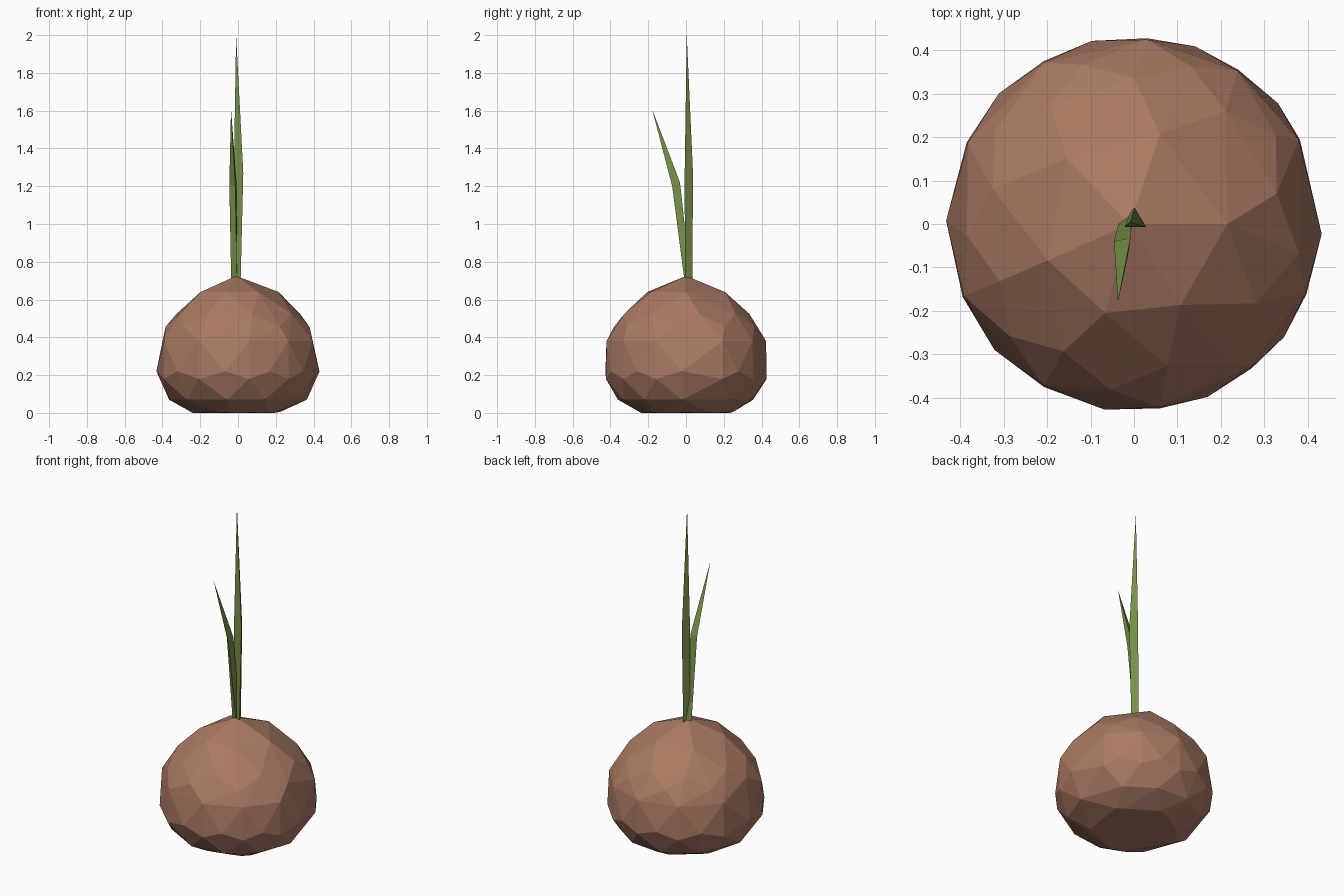
import bpy, bmesh, math

if "Cube" in bpy.data.objects:
    bpy.data.objects.remove(bpy.data.objects["Cube"])


def material(name, rgb):
    m = bpy.data.materials.new(name)
    m.diffuse_color = (*rgb, 1)
    m.use_nodes = True
    m.node_tree.nodes["Principled BSDF"].inputs["Base Color"].default_value = m.diffuse_color
    return m


BROWN = material("bulb brown", (0.40, 0.195, 0.125))
GREEN = material("leaf green", (0.18, 0.28, 0.065))


def finish(name, bm, mat):
    bmesh.ops.recalc_face_normals(bm, faces=bm.faces)
    mesh = bpy.data.meshes.new(name)
    bm.to_mesh(mesh)
    bm.free()
    mesh.materials.append(mat)
    obj = bpy.data.objects.new(name, mesh)
    bpy.context.collection.objects.link(obj)
    return obj


# Bulb: faceted hull stretched over uneven rings (radius, height, angles)
CORNERS = [27, 56, 86, 119, 154, 203, 241, 278, 309, 338]
BETWEEN = [40, 71, 103, 136, 179, 222, 261, 293, 323, 357]
RINGS = [
    (0.215, 0.64, [0, 74, 136, 203, 252, 300]),
    (0.335, 0.525, [12, 51, 90, 125, 166, 203, 241, 283, 327]),
    (0.385, 0.455, [32, 70, 108, 146, 184, 222, 262, 305, 350]),
    (0.425, 0.38, CORNERS),
    (0.432, 0.22, BETWEEN),
    (0.428, 0.18, CORNERS),
    (0.365, 0.07, BETWEEN),
    (0.25, 0.005, CORNERS[::2]),
    (0.24, 0.0, BETWEEN[::2]),
]
bm = bmesh.new()
bm.verts.new((-0.01, 0, 0.725))
for radius, z, angles in RINGS:
    for a in map(math.radians, angles):
        bm.verts.new((radius * math.cos(a), radius * math.sin(a), z))
hull = bmesh.ops.convex_hull(bm, input=bm.verts[:])
bmesh.ops.delete(bm, geom=[v for v in bm.verts if not v.link_faces], context='VERTS')
finish("bulb", bm, BROWN)


# Leaves: three-sided blades through a base, a bend and a tip
def leaf(name, base, bend, tip):
    bm = bmesh.new()
    lo = [bm.verts.new(p) for p in base]
    mid = [bm.verts.new(p) for p in bend]
    top = bm.verts.new(tip)
    bm.faces.new(lo)
    for i in range(3):
        j = (i + 1) % 3
        bm.faces.new((lo[i], lo[j], mid[j], mid[i]))
        bm.faces.new((mid[i], mid[j], top))
    finish(name, bm, GREEN)


leaf("tall_leaf",
     [(-0.022, -0.006, 0.70), (0.014, -0.006, 0.70), (-0.005, 0.034, 0.70)],
     [(-0.022, -0.007, 1.27), (0.028, -0.007, 1.27), (0.002, 0.037, 1.27)],
     (-0.01, 0.004, 2.0))
leaf("bent_leaf",
     [(-0.036, 0.0, 0.70), (-0.004, 0.026, 0.70), (-0.006, -0.008, 0.70)],
     [(-0.046, -0.04, 1.21), (-0.008, -0.032, 1.22), (-0.014, -0.073, 1.2)],
     (-0.037, -0.18, 1.61))
